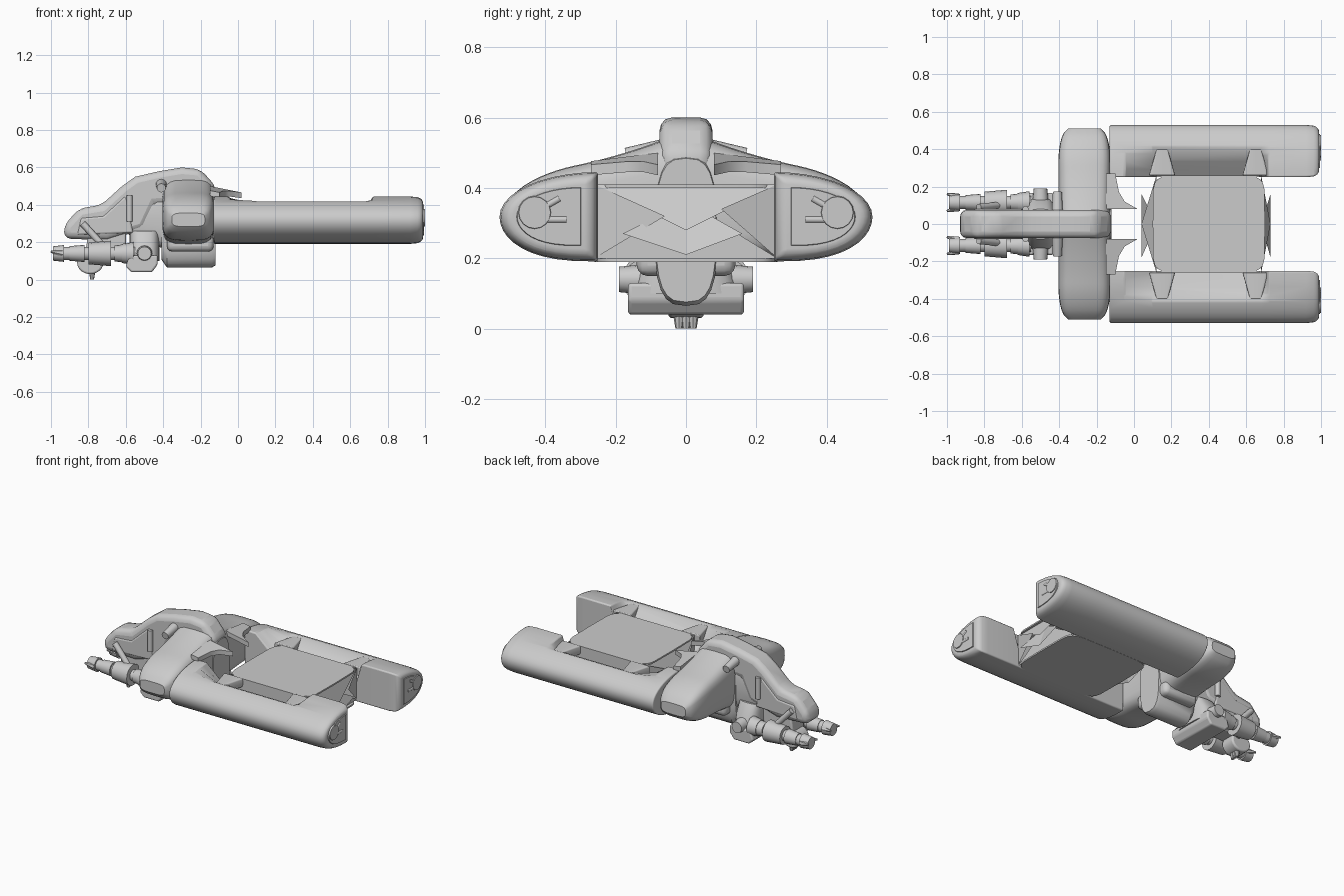
import bpy, bmesh
from math import sin, cos, pi, tau, sqrt, copysign, radians
from mathutils import Vector

cube = bpy.data.objects.get("Cube")
if cube:
    bpy.data.objects.remove(cube, do_unlink=True)

grey = (.6, .6, .6, 1)
material = bpy.data.materials.new("light_grey")
material.use_nodes = True
material.diffuse_color = grey
material.node_tree.nodes["Principled BSDF"].inputs["Base Color"].default_value = grey


def finish(name, bm, mirror=False, bevel=0):
    bmesh.ops.recalc_face_normals(bm, faces=bm.faces)
    mesh = bpy.data.meshes.new(name)
    bm.to_mesh(mesh)
    bm.free()
    mesh.materials.append(material)
    part = bpy.data.objects.new(name, mesh)
    bpy.context.collection.objects.link(part)
    bpy.ops.object.select_all(action='DESELECT')
    part.select_set(True)
    bpy.context.view_layer.objects.active = part
    bpy.ops.object.shade_smooth_by_angle(angle=radians(35))
    if bevel:
        rounding = part.modifiers.new("rounding", 'BEVEL')
        rounding.width, rounding.segments = bevel, 3
        rounding.limit_method, rounding.angle_limit = 'ANGLE', radians(30)
    if mirror:
        flip = part.modifiers.new("mirror", 'MIRROR')
        flip.use_axis = (False, True, False)
        flip.use_mirror_merge = False


def loft(name, rings, mirror=False, bevel=0):
    """Skin a series of equal-length point rings and cap both ends."""
    bm = bmesh.new()
    loops = [[bm.verts.new(point) for point in ring] for ring in rings]
    for near, far in zip(loops, loops[1:]):
        for i in range(len(near)):
            bm.faces.new((near[i - 1], near[i], far[i], far[i - 1]))
    bm.faces.new(loops[0])
    bm.faces.new(loops[-1])
    finish(name, bm, mirror, bevel)


def oval(centre, u, v, power=3, sides=24):
    """Rounded-box ring around a centre, reaching along half-axes u and v."""
    def reach(value):
        return copysign(abs(value) ** (2 / power), value)
    angles = [tau * i / sides for i in range(sides)]
    return [Vector(centre) + Vector(u) * reach(cos(a)) + Vector(v) * reach(sin(a)) for a in angles]


def slab(name, outline, y_from, y_to, mirror=False, bevel=0):
    """Extrude an x-z outline sideways between two y values."""
    loft(name, [[(x, y, z) for x, z in outline] for y in (y_from, y_to)], mirror, bevel)


def rod(name, start, end, radius, tip=1, mirror=True, sides=16):
    """Straight rod; tip scales the radius at the far end."""
    start, end = Vector(start), Vector(end)
    side = (end - start).orthogonal().normalized()
    other = side.cross((end - start).normalized())
    rings = [oval(at, side * r, other * r, 2, sides)
             for at, r in ((start, radius), (end, radius * tip))]
    loft(name, rings, mirror)


# Side pods: rounded outer section, with a sloping recess beside the bay
def pod_ring(x, scale=1, recessed=False):
    middle = Vector((x, .39, .32))
    ring = []
    for i in range(21):
        angle = pi * (i / 20 - .5)
        fullness = 1 if angle > 0 else .75
        point = Vector((x, .25 + .28 * max(0, cos(angle)) ** fullness, .318 + .127 * sin(angle)))
        if recessed and point.y < .42:
            point.z = min(point.z, .31 + .75 * (point.y - .25))
        ring.append(middle + (point - middle) * scale)
    return ring


loft("side_pod", [pod_ring(-.13), pod_ring(-.05), pod_ring(.1, recessed=True),
                  pod_ring(.68, recessed=True), pod_ring(.72), pod_ring(.92),
                  pod_ring(.96, .97), pod_ring(.98, .9), pod_ring(.99, .78)],
     mirror=True, bevel=.015)
loft("pod_end_plate", [pod_ring(.98, .68), pod_ring(.995, .64)], mirror=True)
rod("end_dial", (.98, .43, .33), (1, .43, .33), .05, tip=.9)
rod("end_handle", (.99, .34, .31), (.99, .43, .31), .01)
rod("end_lever", (.99, .36, .37), (.99, .43, .33), .01)

# Clamps holding the bay to the pods
for x in (.15, .65):
    loft("bay_clamp", [oval((x, y, .385), (half, 0, 0), (0, 0, .03), 8)
                       for y, half in ((.26, .07), (.4, .03))], mirror=True, bevel=.005)

# Cargo bay: bowed sheets, side walls and folded end flaps
bay_x, bay_half, bay_low, bay_high = .4, .26, .2, .41
for name, z in (("bay_top", bay_high), ("bay_floor", bay_low)):
    loft(name, [oval((bay_x, 0, height), (.3, 0, 0), (0, bay_half, 0), 8)
                for height in (z - .01, z)])
slab("bay_side", [(.12, bay_low), (.67, bay_low), (.67, bay_high), (.12, bay_high)],
     bay_half - .01, bay_half, mirror=True)
for out, fold in ((-1, .08), (1, .05)):
    edge = bay_x + .28 * out
    tip = edge + fold * out
    bm = bmesh.new()
    low_l, low_r, high_l, high_r = [(edge, y, z) for z in (bay_low, bay_high)
                                    for y in (-bay_half, bay_half)]
    top_point, low_point = (edge, 0, .36), (tip, 0, .21)
    for flap in ((high_l, high_r, (tip, 0, .28)), (low_l, low_r, top_point),
                 (low_l, high_l, (tip, -.06, .32)), (low_r, high_r, (tip, .1, .34)),
                 ((tip, -.18, .27), top_point, low_point),
                 ((tip, .16, .27), top_point, low_point)):
        bm.faces.new([bm.verts.new(point) for point in flap])
    finish("bay_end_flaps", bm)

# Shoulder arms flatten outwards and close in a rounded elbow
arm = []
for i in range(21):
    t = i / 20
    close = sqrt(1 - max(0, (t - .6) / .4) ** 2 * .9)
    height = (.115 + .075 * (1 - t) ** 2) * close
    arm.append(oval((-.265, .03 + .48 * t, .36 - .04 * t),
                    (.14 * close ** .4, 0, 0), (0, 0, height), 4))
loft("shoulder_arm", arm, mirror=True)
rod("shoulder_joint", (-.41, .06, .51), (-.41, .17, .49), .03, tip=.8)

# Curved thorns behind the shoulders
thorn = [(-.15, .27), (-.1, .27), (-.08, .17), (-.05, .12), (.02, .08), (-.15, .08)]
loft("rear_thorn", [[(x, y, z - x / 5 - y / 8) for x, y in thorn] for z in (.45, .48)],
     mirror=True)

# Arched spine and long snout
spine = [(-.93, .22), (-.93, .29), (-.85, .38), (-.73, .4), (-.62, .5), (-.55, .55), (-.42, .58),
         (-.3, .6), (-.2, .59), (-.12, .5), (-.13, .42), (-.44, .4), (-.5, .27), (-.7, .21)]
slab("spine_shell", spine, -.075, .075, bevel=.035)
cheek = [(-.86, .24), (-.84, .33), (-.72, .34), (-.6, .45), (-.56, .25)]
slab("snout_cheek", cheek, .06, .08, mirror=True, bevel=.01)
slab("snout_mount", [(-.82, .12), (-.6, .12), (-.6, .27), (-.8, .25)], -.06, .06, bevel=.01)

# Rounded keel, chest and neck below the spine
loft("keel", [oval((x, 0, .28), (0, .09 * size, 0), (0, 0, .215 * size))
              for x, size in ((-.41, .8), (-.38, 1), (-.14, 1), (-.12, .95))])
slab("keel_flare", [(-.38, .15), (-.13, .15), (-.13, .24), (-.38, .24)], .05, .14,
     mirror=True, bevel=.03)
chest = [(-.6, .07), (-.57, .04), (-.46, .04), (-.43, .08), (-.43, .13), (-.58, .13)]
slab("chest", chest, -.165, .165, bevel=.01)
loft("chest_collar", [oval((-.5, 0, z), (.08, 0, 0), (0, half, 0))
                      for z, half in ((.1, .15), (.18, .13), (.26, .08))])
loft("neck", [oval((x, 0, .33), (0, .07, 0), (0, 0, height))
              for x, height in ((-.59, .08), (-.55, .13), (-.35, .17))])
rod("chest_hub", (-.5, .1, .14), (-.5, .19, .14), .045, tip=.8)

# Twin forward barrels with stepped collars
gun_y, gun_z = .115, .14
rod("barrel", (-.97, gun_y, gun_z), (-.55, gun_y, gun_z), .035)
for x, length, radius in ((-.99, .06, .045), (-.9, .08, .046), (-.8, .12, .068),
                          (-.66, .06, .05), (-.62, .06, .06)):
    rod("barrel_collar", (x + length, gun_y, gun_z), (x, gun_y, gun_z), radius, tip=.85)
for offset in (-.03, .03):
    rod("barrel_prong", (-.94, gun_y + offset, gun_z), (-1, gun_y + offset * 1.5, gun_z + .01),
        .02, tip=.3, sides=6)
rod("barrel_axle", (-.76, -.1, gun_z), (-.76, .1, gun_z), .035, mirror=False)
rod("barrel_brace", (-.83, .09, .3), (-.73, .1, .19), .018)
rod("neck_post", (-.58, .08, .31), (-.58, .08, .45), .016)

# Small claw under the chin
loft("chin", [oval((-.79, y, .09), (.07, 0, 0), (0, 0, .06), 2) for y in (-.05, .05)], bevel=.01)
for y in (-.02, 0, .02):
    rod("chin_claw", (-.78, y, .06), (-.78, y, 0), .02, tip=.5, mirror=False, sides=8)
